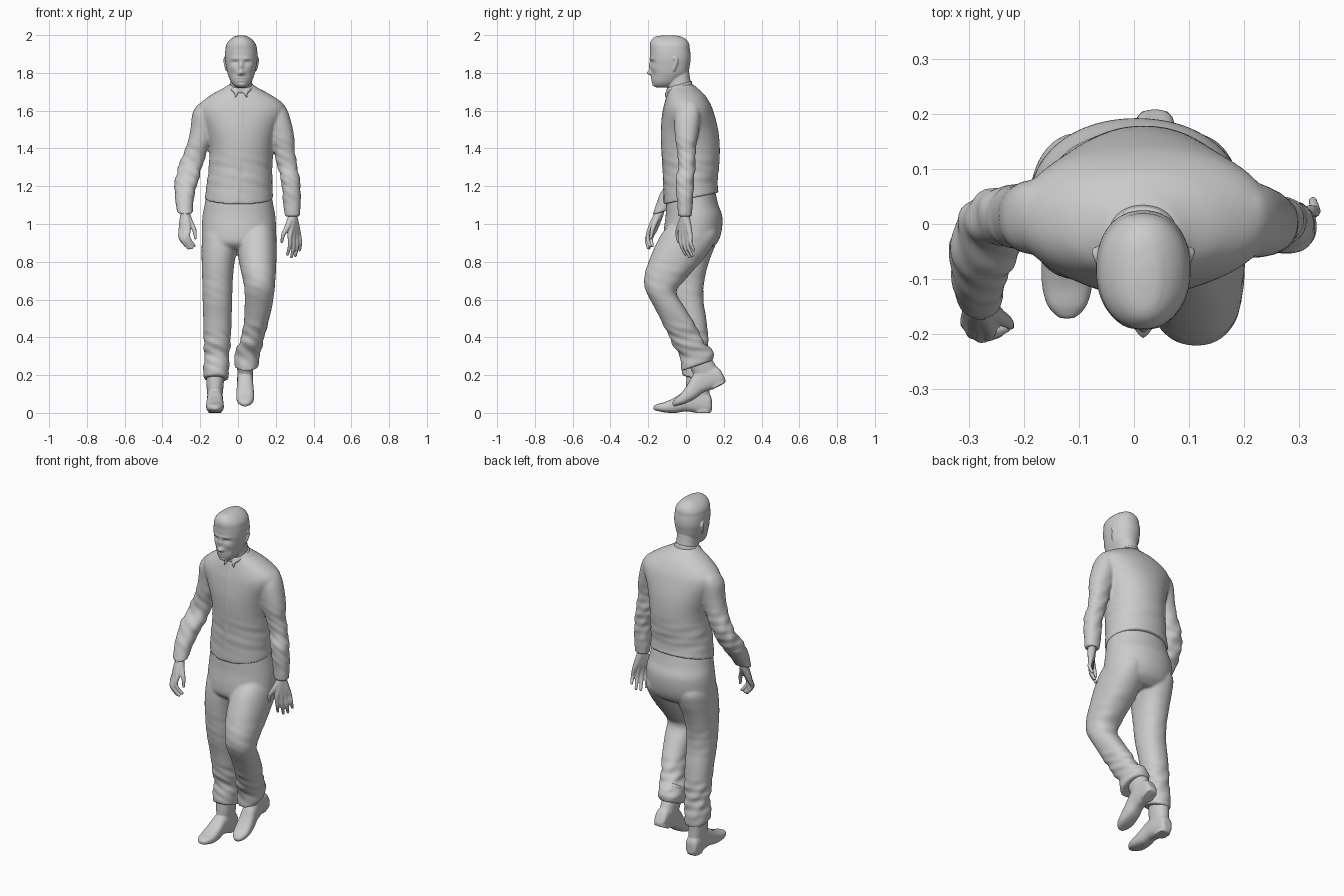
import bpy, bmesh, math
from mathutils import Vector, Matrix


def spline(rows, t):
    """Catmull-Rom sample through a list of equal-length rows."""
    n = len(rows) - 1
    i = min(int(t), n - 1)
    f = t - i
    a, b, c, d = rows[max(i - 1, 0)], rows[i], rows[i + 1], rows[min(i + 2, n)]
    return [0.5 * (2 * q + (r - p) * f + (2 * p - 5 * q + 4 * r - s) * f * f
                   + (3 * q - p - 3 * r + s) * f ** 3) for p, q, r, s in zip(a, b, c, d)]


def loft(bm, rows, power=2.2, segs=64, steps=8, tilt=0.0, folds=(), mat=None):
    """Skin rings given as (x0, x1, y0, y1, z); tilt slopes the last ring, folds = (z0, z1, amount)."""
    rings, total = [], (len(rows) - 1) * steps
    for k in range(total + 1):
        x0, x1, y0, y1, z = spline(rows, k / steps)
        slope = tilt * max(0, 1 - (total - k) / (2 * steps))
        ring = []
        for j in range(segs):
            a = 2 * math.pi * j / segs
            c, s = math.cos(a), math.sin(a)
            g = 1
            for f0, f1, amt in folds:
                if f0 < z < f1:
                    w = math.sin(math.pi * (z - f0) / (f1 - f0))
                    g += amt * w * math.sin(z * 95 + 3 * math.sin(a + 1)) * math.sin(z * 31 + 2 * a)
            dx = (x1 - x0) / 2 * math.copysign(abs(c) ** (2 / power), c) * g
            dy = (y1 - y0) / 2 * math.copysign(abs(s) ** (2 / power), s) * g
            p = Vector(((x0 + x1) / 2 + dx, (y0 + y1) / 2 + dy, z + slope * dy))
            ring.append(bm.verts.new(mat @ p if mat else p))
        rings.append(ring)
    for r0, r1 in zip(rings, rings[1:]):
        for j in range(segs):
            m = (j + 1) % segs
            bm.faces.new((r0[j], r0[m], r1[m], r1[j]))
    bm.faces.new(rings[0])
    bm.faces.new(rings[-1])
    return [v for r in rings for v in r]


def chain(bm, pts, steps=7):
    """Run of overlapping balls through (x, y, z, radius) points."""
    for k in range((len(pts) - 1) * steps + 1):
        x, y, z, r = spline(pts, k / steps)
        bmesh.ops.create_icosphere(bm, subdivisions=2, radius=r,
                                   matrix=Matrix.Translation((x, y, z)))


def finish(name, bm, voxel, smooth=3):
    """Fuse the overlapping pieces into one smooth skin."""
    bmesh.ops.recalc_face_normals(bm, faces=bm.faces)
    me = bpy.data.meshes.new(name)
    bm.to_mesh(me)
    bm.free()
    for p in me.polygons:
        p.use_smooth = True
    ob = bpy.data.objects.new(name, me)
    bpy.context.collection.objects.link(ob)
    rm = ob.modifiers.new("fuse", 'REMESH')
    rm.mode, rm.voxel_size, rm.use_smooth_shade = 'VOXEL', voxel, True
    sm = ob.modifiers.new("soften", 'SMOOTH')
    sm.factor, sm.iterations = 0.5, smooth
    return ob


# Jacket: torso, sleeves and front placket
bm = bmesh.new()
loft(bm, [(-.05, .08, -.085, .04, 1.738), (-.08, .11, -.09, .062, 1.718), (-.14, .172, -.1, .098, 1.685),
          (-.2, .237, -.112, .128, 1.638), (-.212, .25, -.122, .147, 1.59),
          (-.178, .21, -.132, .17, 1.5), (-.152, .187, -.13, .179, 1.4),
          (-.155, .182, -.122, .175, 1.3), (-.167, .182, -.118, .167, 1.2),
          (-.176, .186, -.118, .174, 1.135)], tilt=.22, power=2.1, folds=[(1.14, 1.4, .015)])
loft(bm, [(.16, .225, -.01, .05, 1.65), (.145, .245, -.04, .07, 1.63), (.14, .27, -.06, .077, 1.58),
          (.16, .295, -.06, .066, 1.48), (.185, .3, -.05, .052, 1.4), (.205, .311, -.04, .05, 1.32),
          (.23, .329, -.055, .042, 1.22), (.238, .332, -.047, .037, 1.12),
          (.248, .328, -.042, .03, 1.04)], folds=[(1.05, 1.5, .09)])
loft(bm, [(-.2, -.14, -.01, .06, 1.64), (-.222, -.125, -.04, .075, 1.62), (-.242, -.12, -.055, .08, 1.58),
          (-.252, -.125, -.05, .077, 1.5), (-.27, -.15, -.045, .072, 1.42), (-.31, -.185, -.042, .062, 1.32),
          (-.335, -.213, -.107, .022, 1.22), (-.332, -.235, -.152, -.04, 1.13),
          (-.322, -.238, -.177, -.093, 1.06)], folds=[(1.07, 1.48, .09)], tilt=.3)
chain(bm, [(.017, -.096, 1.68, .009), (.016, -.12, 1.58, .009), (.014, -.126, 1.45, .009),
           (.008, -.119, 1.32, .009), (0, -.114, 1.2, .009), (-.005, -.113, 1.12, .01)], steps=16)
finish("jacket", bm, .007, 6)

# Shirt collar with two points
bm = bmesh.new()
loft(bm, [(-.06, .093, -.098, .045, 1.69), (-.053, .086, -.102, .036, 1.72), (-.047, .08, -.105, .03, 1.738)],
     tilt=.3)
for s in (-1, 1):
    chain(bm, [(.016 + s * .045, -.085, 1.712, .009), (.016 + s * .026, -.1, 1.695, .01),
               (.016 + s * .03, -.106, 1.672, .005)])
finish("collar", bm, .005)

# Trousers: seat plus a straight leg and a bent leg
bm = bmesh.new()
loft(bm, [(-.165, .175, -.1, .155, 1.17), (-.177, .187, -.105, .172, 1.1), (-.188, .198, -.108, .192, 1.04),
          (-.192, .202, -.118, .188, .96), (-.188, .2, -.115, .165, .9), (-.15, .165, -.08, .12, .865)],
     power=2.1)
loft(bm, [(-.15, -.04, -.04, .12, 1.03), (-.185, -.01, -.085, .165, .96), (-.192, .002, -.1, .155, .89),
          (-.192, -.018, -.1, .122, .8),
          (-.189, -.028, -.09, .097, .7), (-.187, -.031, -.075, .092, .6), (-.184, -.034, -.05, .107, .5),
          (-.182, -.038, -.032, .117, .4), (-.178, -.046, -.012, .122, .3), (-.184, -.048, -.022, .13, .22),
          (-.18, -.05, -.02, .128, .18)],
     folds=[(.18, .46, .09), (.5, .8, .015)], tilt=-.25)
loft(bm, [(.05, .165, -.05, .12, 1.03), (.015, .195, -.12, .165, .96), (0, .204, -.16, .145, .89),
          (.005, .203, -.198, .08, .8),
          (.025, .198, -.222, .0, .71), (.035, .192, -.21, -.05, .64), (.035, .18, -.168, -.008, .56),
          (.03, .158, -.122, .048, .47), (.01, .134, -.077, .092, .38), (-.017, .117, -.033, .143, .31),
          (-.02, .11, -.026, .145, .25)], folds=[(.25, .5, .09), (.55, .85, .015)], tilt=.35)
finish("trousers", bm, .007, 6)

# Shoes: flat planted shoe and lifted rear shoe
SWAP = Matrix(((1, 0, 0, 0), (0, 0, 1, 0), (0, 1, 0, 0), (0, 0, 0, 1)))
for name, place in (("planted_shoe", Matrix.Translation((-.122, 0, 0))),
                    ("lifted_shoe", Matrix.Translation((.038, .095, .1)) @ Matrix.Rotation(math.radians(28), 4, 'X'))):
    bm = bmesh.new()
    loft(bm, [(-.02, .02, .015, .07, .137), (-.036, .036, 0, .1, .122), (-.042, .042, 0, .13, .06),
              (-.042, .042, .008, .118, 0), (-.046, .046, .0, .084, -.055), (-.046, .046, .002, .058, -.11),
              (-.035, .035, .01, .047, -.15), (-.014, .014, .016, .036, -.172)], power=2.6, mat=place @ SWAP)
    loft(bm, [(-.038, .038, .0, .127, .07), (-.045, .046, .0, .124, .15), (-.048, .052, .008, .125, .24)],
         mat=place)
    # low heel block
    loft(bm, [(-.036, .036, .05, .13, 0), (-.036, .036, .05, .13, .03)], power=3, mat=place)
    finish(name, bm, .005)

# Head with sculpted face, neck and ears
bm = bmesh.new()
CX = .017
outline = [(.012, -.11, -.07, 1.999), (.036, -.16, -.025, 1.992), (.061, -.182, .004, 1.97),
           (.082, -.19, .019, 1.93), (.086, -.19, .025, 1.88), (.081, -.187, .02, 1.84),
           (.073, -.184, .01, 1.8), (.063, -.182, -.015, 1.772), (.053, -.178, -.04, 1.75),
           (.038, -.171, -.065, 1.732), (.018, -.152, -.09, 1.722)]
head = loft(bm, [(CX - w, CX + w, a, b, z) for w, a, b, z in outline], segs=128, steps=10)
# face features: (x offset, z, x radius, z radius, push along y), mirrored when off-centre
FACE = [(.033, 1.855, .017, .010, .011), (.033, 1.852, .009, .006, -.005), (.03, 1.876, .026, .008, -.004),
        (0, 1.80, .013, .012, -.023), (0, 1.835, .009, .024, -.012), (.013, 1.797, .007, .007, -.006),
        (0, 1.773, .022, .005, -.004), (0, 1.759, .02, .005, -.004), (0, 1.766, .024, .003, .003),
        (0, 1.735, .02, .01, -.005), (.046, 1.825, .018, .016, -.003), (.04, 1.79, .016, .018, .003)]
for v in head:
    x, y, z = v.co
    if y < -.1:
        for fx, fz, rx, rz, push in FACE:
            for s in ((-1, 1) if fx else (1,)):
                v.co.y += push * math.exp(-((x - CX - s * fx) / rx) ** 2 - ((z - fz) / rz) ** 2)
    # hair sits slightly proud of the forehead
    grow = .004 * min(1, max(0, (z - 1.925) / .02)) * min(1, max(0, (1.99 - z) / .03))
    v.co += grow * (v.co - Vector((CX, -.08, 1.88))).normalized()
loft(bm, [(CX - .055, CX + .055, -.11, .014, 1.83), (CX - .056, CX + .056, -.105, .02, 1.78),
          (CX - .058, CX + .058, -.1, .028, 1.74), (CX - .064, CX + .064, -.09, .04, 1.68)])
for s in (-1, 1):
    ex = CX + s * .078
    chain(bm, [(ex, -.064, 1.815, .006), (ex + s * .004, -.057, 1.835, .008),
               (ex + s * .008, -.05, 1.865, .009), (ex + s * .006, -.062, 1.88, .007),
               (ex + s * .002, -.072, 1.865, .005)])
finish("head", bm, .004, 2)


# Hands: palm strands fanning from the wrist into fingers, plus a thumb
def hand(name, wrist, knuckles, tips, thumb, bend):
    bm = bmesh.new()
    w = Vector(wrist)
    for k, t in zip(knuckles, tips):
        k, t = Vector(k), Vector(t)
        start = w.lerp(k, .08)
        mid = k.lerp(t, .5) + Vector(bend)
        chain(bm, [(*start, .024), (*w.lerp(k, .55), .02), (*k, .0135), (*mid, .011), (*t, .0085)])
    chain(bm, [(*w, .022)] + thumb)
    finish(name, bm, .004, 3)


hand("relaxed_hand", (.289, -.005, 1.045),
     [(.275, -.03, .935), (.292, -.012, .928), (.308, .006, .932), (.322, .022, .94)],
     [(.262, -.003, .84), (.283, .018, .826), (.304, .032, .832), (.326, .042, .862)],
     [(.262, -.035, .985, .016), (.24, -.045, .945, .012), (.232, -.04, .905, .008)], (.006, -.008, 0))
hand("curled_hand", (-.28, -.138, 1.065),
     [(-.262, -.192, .972), (-.28, -.19, .962), (-.294, -.18, .962), (-.302, -.165, .968)],
     [(-.232, -.19, .885), (-.246, -.2, .873), (-.262, -.196, .872), (-.275, -.178, .885)],
     [(-.25, -.165, 1.005, .015), (-.232, -.178, .97, .012), (-.225, -.186, .925, .008)], (-.016, -.012, 0))
